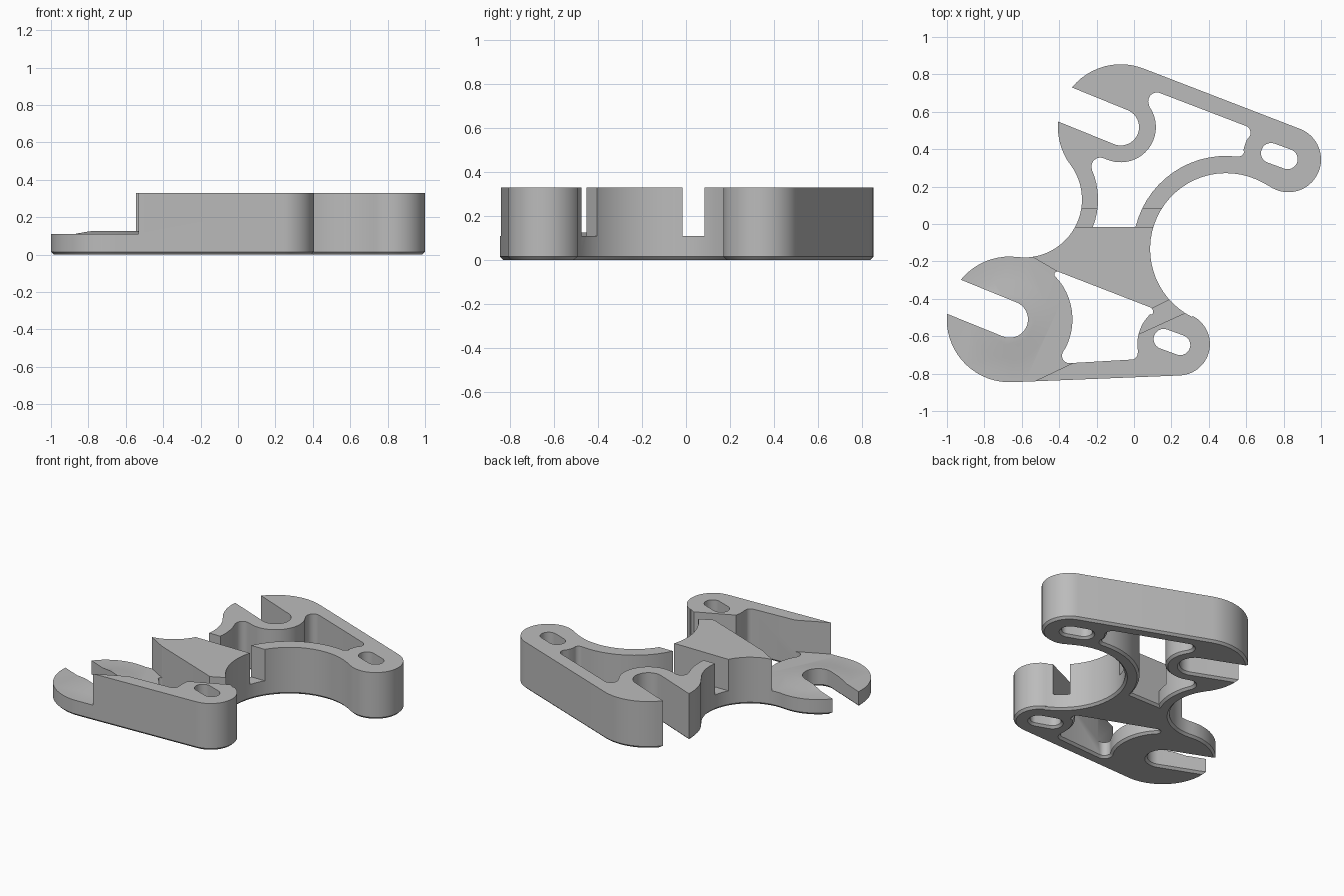
import bpy, bmesh
from math import radians, cos, sin, ceil
from mathutils import Vector

if "Cube" in bpy.data.objects:
    bpy.data.objects.remove(bpy.data.objects["Cube"])

HEIGHT, CHAMFER, LOW = 0.33, 0.015, 0.11
UP_HOOK, LOW_HOOK = (-.071, .518), (-.665, -.51)
UP_TAB, LOW_TAB = (.825, .345), (.238, -.642)
BAY, NECK = (.492, -.134), (-.588, .131)


def path(*arcs):
    """Closed loop of arcs (centre, radius, start, end in degrees) joined by straight lines."""
    pts = []
    for c, r, a0, a1 in arcs:
        n = max(3, ceil(abs(a1 - a0) / 6))
        for i in range(n + 1):
            a = radians(a0 + (a1 - a0) * i / n)
            p = Vector((c[0] + r * cos(a), c[1] + r * sin(a)))
            if not pts or (p - pts[-1]).length > .006:
                pts.append(p)
    if (pts[0] - pts[-1]).length < .006:
        pts.pop()
    return pts


def orient(pts, ccw):
    area = sum(a.cross(b) for a, b in zip(pts, pts[1:] + pts[:1]))
    return pts if (area > 0) == ccw else pts[::-1]


def inset(pts, d):
    """Shift every point to the left of the travel direction, with mitred corners."""
    out = []
    for i, p in enumerate(pts):
        a = (p - pts[i - 1]).normalized()
        b = (pts[(i + 1) % len(pts)] - p).normalized()
        n1, n2 = Vector((-a.y, a.x)), Vector((-b.y, b.x))
        out.append(p + (n1 + n2) * d / (1 + n1.dot(n2)))
    return out


def make_object(name, bm):
    bmesh.ops.recalc_face_normals(bm, faces=bm.faces)
    me = bpy.data.meshes.new(name)
    bm.to_mesh(me)
    bm.free()
    ob = bpy.data.objects.new(name, me)
    bpy.context.collection.objects.link(ob)
    return ob


def plate(name, loops, layers):
    """Extrude loops through layers of (z, inset) and cap both ends, leaving the holes open."""
    bm = bmesh.new()
    ends = ([], [])
    for pts in loops:
        rings = [[bm.verts.new((p.x, p.y, z)) for p in (inset(pts, d) if d else pts)]
                 for z, d in layers]
        n = len(pts)
        for lo, hi in zip(rings, rings[1:]):
            for i in range(n):
                j = (i + 1) % n
                bm.faces.new((lo[i], lo[j], hi[j], hi[i]))
        for store, ring in zip(ends, (rings[0], rings[-1])):
            store += [bm.edges.get((ring[i], ring[(i + 1) % n])) for i in range(n)]
    for edges, nz in zip(ends, (-1, 1)):
        bmesh.ops.triangle_fill(bm, edges=edges, use_beauty=True, normal=(0, 0, nz))
    return make_object(name, bm)


def cut(target, cutter):
    mod = target.modifiers.new("cut", 'BOOLEAN')
    mod.operation, mod.solver, mod.object = 'DIFFERENCE', 'EXACT', cutter
    bpy.context.view_layer.objects.active = target
    bpy.ops.object.modifier_apply(modifier=mod.name)
    bpy.data.objects.remove(cutter)


def prism(name, pts):
    pts = orient([Vector(p) for p in pts], True)
    return plate(name, [pts], [(LOW, 0), (.5, 0)])


# Outer outline with both open hooks
outline = path(
    (UP_HOOK, .336, 140.9, 69), (UP_TAB, .175, 69, -124.8),
    (BAY, .406, 55.2, 243.4), (LOW_TAB, .168, 63.4, -87.7),
    (LOW_HOOK, .336, -87.7, -185.1), (LOW_HOOK, .098, -112.1, 67.9),
    (LOW_HOOK, .336, 140.9, 83.2), (NECK, .31, -96.8, 36.8),
    (UP_HOOK, .336, 216.8, 174.9), (UP_HOOK, .098, -112.1, 67.9))

# Large openings between the arms
upper_opening = path(
    (NECK, .396, -21.6, 23.5), ((-.18, .308), .047, 203.5, 62.6),
    (UP_HOOK, .188, 242.6, 395.4), ((.123, .656), .047, 215.4, 69),
    ((.583, .487), .04, 69, -30.4), (UP_TAB, .245, 149.6, 169.5),
    ((.556, .395), .035, -10.5, -96.9), (BAY, .498, 83.1, 166.2))
lower_opening = path(
    ((-.41, -.27), .016, 223.3, 68.8), ((.075, -.47), .027, 68.8, -46.5),
    (LOW_TAB, .22, 133.5, 190.7), ((-.015, -.69), .035, 10.7, -87.7),
    ((-.345, -.704), .04, -87.7, -211.2), (LOW_HOOK, .336, -31.2, 43.3))


# Slanted adjustment slots in the two tabs
def tab_slot(x, y):
    dx, dy = .047 * cos(radians(20)), .047 * sin(radians(20))
    return path(((x + dx, y - dy), .054, -110, 70), ((x - dx, y + dy), .054, 70, 250))


holes = [upper_opening, lower_opening, tab_slot(.777, .363), tab_slot(.203, -.631)]
loops = [orient(outline, True)] + [orient(h, False) for h in holes]
bracket = plate("hook_bracket", loops, [(0, CHAMFER), (CHAMFER, 0), (HEIGHT, 0)])

# Lowered lower hook, keeping a shallow raised cone around its slot
hook_cutter = prism("hook_cutter", [(-1.1, -.1), (-.66, -.108), (-.405, -.257), (-.3, -.4),
                                    (-.28, -.721), (-.6, -.873), (-1.1, -.9)])
bm = bmesh.new()
bmesh.ops.create_cone(bm, cap_ends=True, segments=64, radius1=.26, radius2=.135, depth=.025)
bmesh.ops.translate(bm, verts=bm.verts, vec=(*LOW_HOOK, .1125))
cut(hook_cutter, make_object("boss_cutter", bm))
cut(bracket, hook_cutter)

# Lowered web beside the lower tab, and the channel across both legs
cut(bracket, prism("web_cutter", [(0, -.6), (.32, -.454), (.25, -.375),
                                  (.085, -.458), (.03, -.5)]))
cut(bracket, prism("channel_cutter", [(-.45, -.017), (.3, -.017), (.3, .083), (-.45, .083)]))

# Finish
grey = bpy.data.materials.new("plain grey")
grey.diffuse_color = (.5, .5, .5, 1)
grey.use_nodes = True
grey.node_tree.nodes["Principled BSDF"].inputs["Base Color"].default_value = grey.diffuse_color
bracket.data.materials.clear()
bracket.data.materials.append(grey)
bpy.ops.object.select_all(action='DESELECT')
bracket.select_set(True)
bpy.context.view_layer.objects.active = bracket
bpy.ops.object.shade_smooth_by_angle(angle=radians(30))
